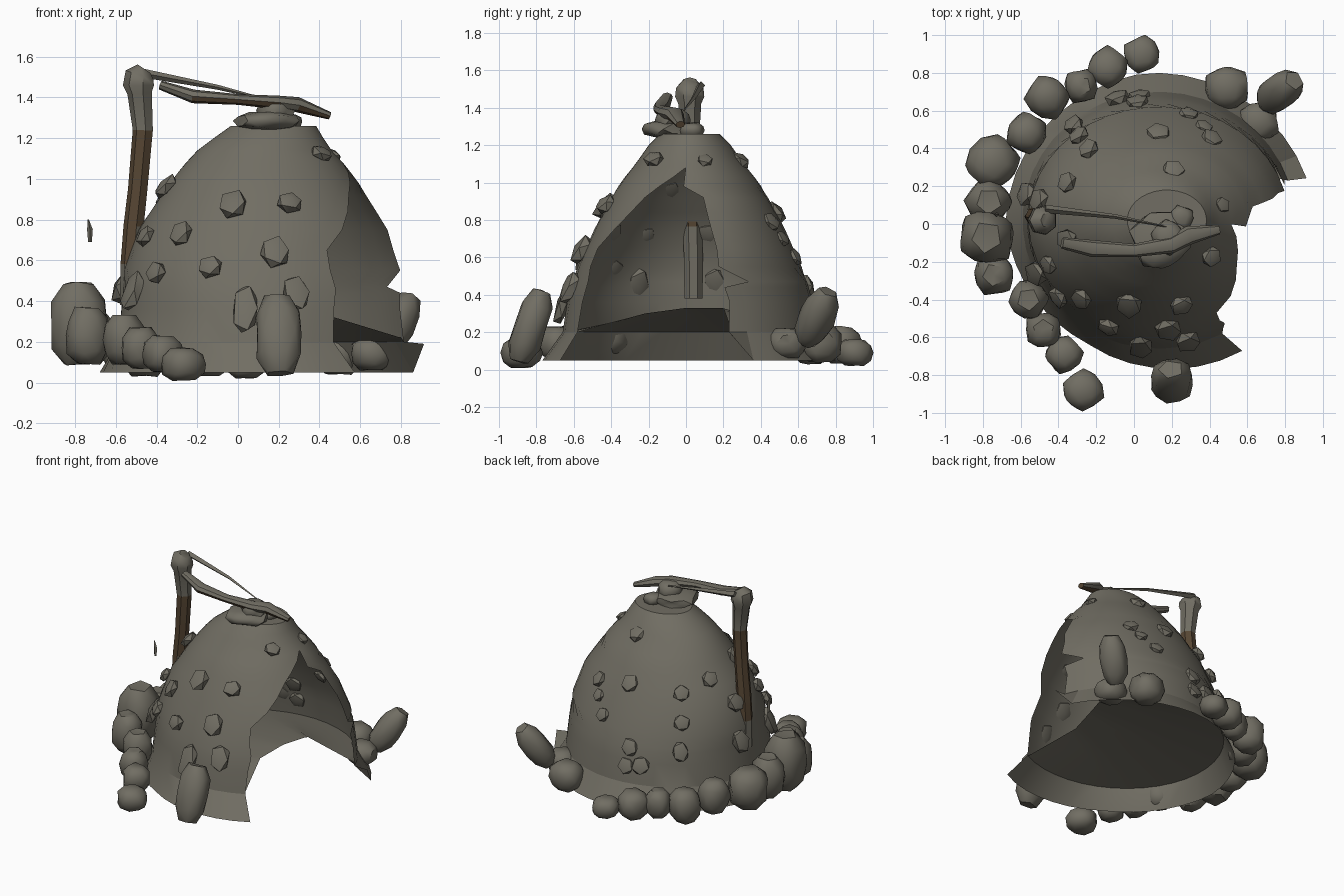
import bpy, bmesh, math, random
from mathutils import Vector, Matrix

random.seed(4)
cube = bpy.data.objects.get("Cube")
if cube:
    bpy.data.objects.remove(cube)


def material(name, rgb):
    m = bpy.data.materials.new(name)
    m.use_nodes = True
    m.diffuse_color = (*rgb, 1)
    m.node_tree.nodes["Principled BSDF"].inputs["Base Color"].default_value = (*rgb, 1)
    return m


STONE = material("grey_stone", (0.165, 0.155, 0.125))
WOOD = material("brown_wood", (0.095, 0.062, 0.034))


def finish(bm, name, mats=(STONE,), rule=None, angle=40):
    bmesh.ops.recalc_face_normals(bm, faces=bm.faces)
    for f in bm.faces:
        if rule and rule(f):
            f.material_index = 1
    me = bpy.data.meshes.new(name)
    bm.to_mesh(me)
    bm.free()
    ob = bpy.data.objects.new(name, me)
    bpy.context.collection.objects.link(ob)
    for m in mats:
        me.materials.append(m)
    bpy.ops.object.select_all(action="DESELECT")
    ob.select_set(True)
    bpy.context.view_layer.objects.active = ob
    bpy.ops.object.shade_smooth_by_angle(angle=math.radians(angle))
    return ob


def lerp(table, t, col=1):
    if t <= table[0][0]:
        return table[0][col]
    for a, b in zip(table, table[1:]):
        if t <= b[0]:
            return a[col] + (b[col] - a[col]) * (t - a[0]) / (b[0] - a[0])
    return table[-1][col]


# Dome profile (height, x radius, y radius) and broken edges (height, back, front)
CX, CY = 0.13, 0.02
PROFILE = [(.2, .72, .68), (.4, .7, .65), (.55, .69, .6), (.75, .62, .51), (.9, .52, .43),
           (1, .45, .37), (1.1, .37, .29), (1.2, .27, .22), (1.26, .21, .16)]
EDGES = [(.2, 18, 298), (.36, 19, 299), (.44, 17, 300), (.47, 30, 300), (.55, 15, 298),
         (.65, 15, 298), (.75, 13, 308), (.92, 10, 325), (.98, -5, 335), (1.08, -4, 356)]
SKIRT = [(17, .83), (58, .8), (95, .8), (122, .78), (180, .8), (200, .77), (239, .73),
         (268, .76), (289, .79), (304, .81)]
SEGS = 32


def wall(deg, z):
    a = math.radians(deg)
    return Vector((CX + lerp(PROFILE, z, 1) * math.cos(a) + max(0, z - 1.15) * .4,
                   CY + lerp(PROFILE, z, 2) * math.sin(a), z))


def bridge(bm, rows):
    for a, b in zip(rows, rows[1:]):
        for i in range(len(a) - 1):
            bm.faces.new((a[i + 1], a[i], b[i], b[i + 1]))


# Broken dome with its flared skirt
bm = bmesh.new()
outer = []
for i in range(SEGS + 1):
    deg = 17 + (304 - 17) * i / SEGS
    a, r = math.radians(deg), lerp(SKIRT, deg)
    outer.append(bm.verts.new((0.12 + r * math.cos(a), r * math.sin(a), .19 if i == 0 else .05)))
rows = [outer]
for z in (.2, .36, .44, .47, .55, .65, .75, .84, .92, .98, 1.03, 1.08, 1.14, 1.2, 1.26):
    lo, hi = lerp(EDGES, z, 1), lerp(EDGES, z, 2)
    rows.append([bm.verts.new(wall(lo + (hi - lo) * i / SEGS, z)) for i in range(SEGS + 1)])
bridge(bm, rows)
bm.faces.new(rows[-1][:-1])
bmesh.ops.remove_doubles(bm, verts=bm.verts, dist=.0005)
finish(bm, "broken_dome", angle=20)

# Floor rising from the wall foot to a broken edge (step, x, y, z) in the opening
FLOOR_EDGE = [(0, .8, .24, .22), (.35, .44, .2, .33), (.55, .38, 0, .33), (.75, .34, -.22, .3),
              (1, .46, -.58, .2)]
bm = bmesh.new()
rows = []
for i in range(SEGS + 1):
    t = i / SEGS
    rim = wall(18 + 280 * t, .2)
    end = Vector([lerp(FLOOR_EDGE, t, c) for c in (1, 2, 3)])
    rows.append([bm.verts.new(rim.lerp(end, k / 4)) for k in range(5)])
bridge(bm, rows)
finish(bm, "floor")


# Rough stones
def stone(name, pos, size, aim=(0, 0, 1), subdiv=2, rough=.1, angle=48):
    bm = bmesh.new()
    bmesh.ops.create_icosphere(bm, subdivisions=subdiv, radius=1)
    for v in bm.verts:
        # blunt, boxy roundness
        v.co *= random.uniform(1 - rough, 1 + rough * .5) / max(.85, max(map(abs, v.co)))
    rot = Vector(aim).to_track_quat("Z", "Y").to_matrix().to_4x4()
    spin = Matrix.Rotation(random.uniform(0, 6), 4, "Z") if size[0] == size[1] else Matrix()
    bm.transform(Matrix.Translation(pos) @ rot @ Matrix.Diagonal((*size, 1)) @ spin)
    finish(bm, name, angle=angle)


# Ring of boulders: x, y, z, radius, half height
BOULDERS = [(.04, .9, .09, .09, .07), (-.14, .83, .13, .1, .1), (-.28, .73, .14, .085, .1),
            (-.46, .67, .15, .105, .12), (-.57, .48, .18, .1, .12), (-.75, .33, .23, .13, .14),
            (-.77, .12, .24, .11, .15), (-.78, -.07, .29, .135, .2), (-.74, -.27, .23, .1, .14),
            (-.56, -.4, .21, .095, .12), (-.48, -.56, .17, .09, .1), (-.37, -.69, .14, .09, .09),
            (-.27, -.88, .09, .1, .08), (.49, .72, .14, .11, .1), (.66, .54, .14, .1, .08)]
for x, y, z, r, h in BOULDERS:
    stone("base_boulder", (x, y, z), (r, r, h), rough=.06)
stone("front_standing_stone", (.2, -.83, .235), (.11, .085, .2), (-.02, .33, 1), rough=.05)
stone("back_standing_stone", (.77, .7, .28), (.09, .085, .17), (.5, .4, .9), rough=.05)

# Small stones set in the wall: x, z, size, height stretch
FRONT = [(-.02, .86, .07, 1.1), (.25, .87, .062, .9), (.18, .63, .068, 1.15), (-.13, .56, .06, .9),
         (-.27, .72, .055, 1.1), (-.44, .71, .05, 1), (-.39, .53, .055, 1), (-.5, .44, .065, 1.5),
         (.4, 1.11, .05, 1), (.04, .35, .06, 2.1), (.28, .43, .065, 1.4), (-.34, .95, .055, 1.2)]
BACK = [(-.08, .34, .062, 1), (.03, .32, .055, 1), (.02, .45, .06, 1), (.13, .84, .06, 1),
        (.29, .6, .05, 1), (.37, .7, .045, 1), (.41, .79, .055, 1), (.21, 1.12, .055, 1),
        (-.31, .45, .055, 1.2), (-.28, .64, .055, 1), (-.23, .82, .055, 1), (-.34, .89, .055, 1),
        (-.55, .46, .065, 1.2), (.465, 1.12, .04, 1), (-.49, .72, .06, 1)]
for side, group in ((-1, FRONT), (1, BACK)):
    for x, z, s, tall in group:
        c = max(-.98, min(.98, (x - CX) / lerp(PROFILE, z, 1)))
        p = wall(side * math.degrees(math.acos(c)), z)
        out = Vector((p.x - CX, p.y - CY, .15 + .3 * z)).normalized()
        lift = 0 if side > 0 and x > 0 else .02
        stone("wall_stone", p + out * lift, (s, s * tall, s * .65), out, 1, .1, 38)

# Lumpy cap stones
stone("cap_stone", (.14, -.08, 1.285), (.145, .145, .045))
stone("cap_knob", (.18, -.07, 1.335), (.085, .085, .06))
stone("cap_pebble", (.25, .03, 1.28), (.06, .06, .04))


# Wooden parts, swept through (x, y, z, radius) points
def tube(name, pts, sides=7, mats=(STONE, WOOD), rule=None, flat=1):
    bm = bmesh.new()
    rings = []
    vs = [Vector(p[:3]) for p in pts]
    for k, p in enumerate(pts):
        d = (vs[min(k + 1, len(vs) - 1)] - vs[max(k - 1, 0)]).normalized()
        u = d.cross(Vector((0, 1, 0))).normalized()
        w = d.cross(u)
        rings.append([bm.verts.new(vs[k] + p[3] * (u * math.cos(t) * flat + w * math.sin(t)))
                      for t in (2 * math.pi * i / sides for i in range(sides + 1))])
    bridge(bm, rings)
    bm.faces.new(rings[0][:-1])
    bm.faces.new(rings[-1][:-1])
    bmesh.ops.remove_doubles(bm, verts=bm.verts, dist=.0001)
    finish(bm, name, mats, rule)


def bare_post(f):
    z = f.calc_center_median().z
    return .58 < z < 1.24 and not (z < .76 and f.normal.x > .3)


def bare_beam(f):
    x = f.calc_center_median().x
    return f.normal.z < .3 and f.normal.y < .4 and (-.25 < x < .2 or x > .28)


tube("post", [(-.53, .04, .38, .05), (-.525, .04, .58, .052), (-.51, .035, .77, .052),
              (-.49, .03, .95, .05), (-.465, .02, 1.24, .052), (-.48, .02, 1.42, .063),
              (-.485, .02, 1.46, .08), (-.48, .02, 1.51, .075), (-.46, .02, 1.54, .04)],
     rule=bare_post)
tube("cross_beam", [(-.38, -.1, 1.46, .03), (-.22, -.13, 1.405, .045), (0, -.14, 1.39, .035),
                    (.2, -.11, 1.375, .045), (.29, -.06, 1.365, .05), (.45, -.03, 1.31, .025)],
     sides=8, rule=bare_beam, flat=.75)
tube("rope", [(-.47, .08, 1.52, .022), (-.1, .04, 1.45, .012), (.2, -.02, 1.375, .003)], 4)
tube("loose_splinter", [(-.735, .05, .8, .003), (-.727, .05, .75, .014), (-.727, .05, .69, .009)], 4)
